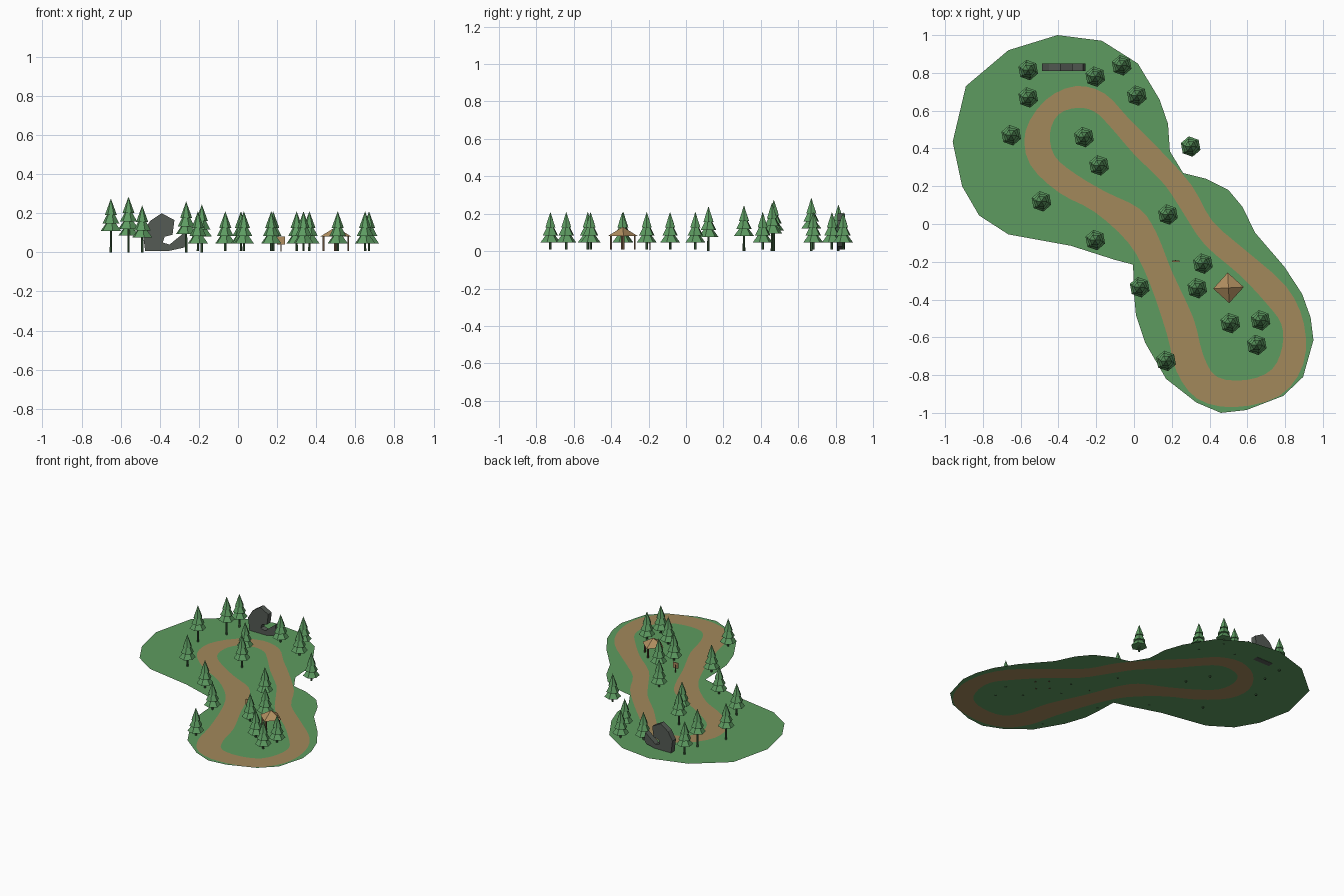
import bpy, bmesh, math
from mathutils import Vector, Matrix
from mathutils.geometry import delaunay_2d_cdt

if "Cube" in bpy.data.objects:
    bpy.data.objects.remove(bpy.data.objects["Cube"])


def material(name, rgb):
    m = bpy.data.materials.new(name)
    m.diffuse_color = (*rgb, 1)
    m.use_nodes = True
    m.node_tree.nodes["Principled BSDF"].inputs["Base Color"].default_value = m.diffuse_color
    return m


GRASS = material("grass green", (0.11, 0.33, 0.115))
DIRT = material("dirt track", (0.36, 0.25, 0.105))
NEEDLE = material("pine green", (0.11, 0.33, 0.12))
BARK = material("dark bark", (0.05, 0.12, 0.05))
STONE = material("grey stone", (0.09, 0.105, 0.09))
WOOD = material("light wood", (0.45, 0.28, 0.12))
POST = material("dark wood", (0.12, 0.075, 0.04))


def finish(name, bm, *mats):
    me = bpy.data.meshes.new(name)
    bm.to_mesh(me)
    bm.free()
    ob = bpy.data.objects.new(name, me)
    bpy.context.collection.objects.link(ob)
    for m in mats:
        me.materials.append(m)
    return ob


def cone(bm, x, y, z0, z1, r0, r1, n, turn=0.0, mat=0):
    old = set(bm.faces)
    bmesh.ops.create_cone(bm, cap_ends=True, segments=n, radius1=r0, radius2=r1, depth=z1 - z0,
                          matrix=Matrix.Translation((x, y, (z0 + z1) / 2)) @ Matrix.Rotation(turn, 4, 'Z'))
    for f in set(bm.faces) - old:
        f.material_index = mat


def box(bm, c, s, mat=0):
    old = set(bm.faces)
    bmesh.ops.create_cube(bm, size=1, matrix=Matrix.Translation(c) @ Matrix.Diagonal((*s, 1)))
    for f in set(bm.faces) - old:
        f.material_index = mat


def smooth_loop(pts, steps=3):
    """Closed Catmull-Rom curve through the points."""
    p = [Vector(q) for q in pts]
    out, n = [], len(p)
    for i in range(n):
        a, b, c, d = (p[(i + k) % n] for k in (-1, 0, 1, 2))
        for s in range(steps):
            t = s / steps
            out.append(0.5 * (2 * b + (c - a) * t + (2 * a - 5 * b + 4 * c - d) * t * t
                              + (3 * b - a - 3 * c + d) * t ** 3))
    return out


def inside(p, loop):
    hit = False
    for a, b in zip(loop, loop[1:] + loop[:1]):
        if (a.y > p.y) != (b.y > p.y) and p.x < a.x + (p.y - a.y) * (b.x - a.x) / (b.y - a.y):
            hit = not hit
    return hit


# Ground sheet: outline with the track loop cut into it
GROUND_Z = 0.01
outline = [Vector(p) for p in [
    (-.405, 1), (-.17, .97), (.02, .85), (.135, .66), (.18, .53), (.19, .385), (.26, .27), (.38, .24),
    (.5, .18), (.575, .09), (.64, -.045), (.795, -.225), (.89, -.37), (.935, -.495), (.95, -.615),
    (.895, -.81), (.79, -.91), (.595, -.985), (.46, -1), (.33, -.945), (.17, -.82), (.06, -.63),
    (.01, -.48), (0, -.37), (-.005, -.215), (-.1, -.19), (-.335, -.115), (-.665, -.055), (-.82, .045),
    (-.91, .2), (-.96, .435), (-.89, .73), (-.665, .92)]]
track_outer = smooth_loop([
    (-.31, .73), (-.47, .655), (-.575, .49), (-.55, .315), (-.395, .165), (-.21, .065), (-.025, -.105),
    (.08, -.305), (.175, -.585), (.225, -.78), (.335, -.925), (.53, -.97), (.77, -.91), (.895, -.745),
    (.9, -.53), (.805, -.33), (.585, -.135), (.415, .015), (.305, .205), (.135, .395), (-.025, .555),
    (-.155, .69)])
track_inner = smooth_loop([
    (-.3, .615), (-.4, .58), (-.445, .48), (-.42, .36), (-.31, .265), (-.15, .17), (.03, .08),
    (.12, -.05), (.2, -.25), (.315, -.5), (.365, -.69), (.44, -.81), (.6, -.825), (.73, -.77),
    (.785, -.65), (.78, -.53), (.705, -.425), (.56, -.27), (.375, -.11), (.26, .06), (.16, .21),
    (0, .37), (-.13, .52), (-.21, .595)])
verts, edges = [], []
for loop in (outline, track_outer, track_inner):
    k, n = len(verts), len(loop)
    verts += loop
    edges += [(k + i, k + (i + 1) % n) for i in range(n)]
cv, _, cf, *_ = delaunay_2d_cdt(verts, edges, [], 0, 1e-5)
bm = bmesh.new()
bv = [bm.verts.new((v.x, v.y, GROUND_Z)) for v in cv]
for tri in cf:
    c = sum((cv[i] for i in tri), Vector((0, 0))) / len(tri)
    if inside(c, outline):
        f = bm.faces.new([bv[i] for i in tri])
        f.material_index = int(inside(c, track_outer) and not inside(c, track_inner))
        f.normal_update()
        if f.normal.z < 0:
            f.normal_flip()
finish("ground", bm, GRASS, DIRT)

# Pine trees: three stacked cones on a thin trunk; last value lifts the crown
TREES = [(-.56, .815, .04), (-.56, .67, .075), (-.65, .47, .065), (-.205, .78, 0), (-.065, .84, 0),
         (.015, .68, 0), (-.265, .46, .05), (-.185, .31, .035), (-.49, .12, .03), (.3, .41, 0),
         (.18, .05, 0), (-.205, -.085, 0), (.03, -.335, 0), (.335, -.34, 0), (.365, -.21, 0),
         (.17, -.725, 0), (.51, -.525, 0), (.67, -.51, 0), (.65, -.64, 0)]
for x, y, up in TREES:
    bm = bmesh.new()
    cone(bm, x, y, 0.0 if up else 0.008, 0.06 + up, 0.007, 0.006, 6, mat=1)
    for z0, z1, r in ((.045, .12, .055), (.083, .165, .044), (.125, .21, .031)):
        cone(bm, x, y, z0 + up, z1 + up, r, 0, 6, turn=z0 * 4)
    finish("pine_tree", bm, NEEDLE, BARK)

# Jagged standing rock: extruded profile with a bite on the right
profile = [(-.475, .008), (-.35, .008), (-.275, .025), (-.258, .05), (-.27, .105), (-.35, .04),
           (-.385, .05), (-.375, .08), (-.335, .09), (-.325, .165), (-.39, .2), (-.45, .16), (-.487, .1)]
bm = bmesh.new()
face = bm.faces.new([bm.verts.new((x, .81, z)) for x, z in profile])
ext = bmesh.ops.extrude_face_region(bm, geom=[face])
bmesh.ops.translate(bm, vec=(0, .04, 0), verts=[v for v in ext["geom"] if isinstance(v, bmesh.types.BMVert)])
if not any(f == face for f in bm.faces):
    bm.faces.new([v for v in bm.verts if v.co.y < .82])
bmesh.ops.recalc_face_normals(bm, faces=bm.faces)
finish("rock", bm, STONE)

# Shelter: pyramid roof on four posts
sx, sy = .5, -.338
bm = bmesh.new()
cone(bm, sx, sy, .08, .13, .081, 0, 4, turn=.05)
finish("shelter_roof", bm, WOOD)
bm = bmesh.new()
for i in range(4):
    a = .05 + i * math.pi / 2
    box(bm, (sx + .064 * math.cos(a), sy + .064 * math.sin(a), .046), (.01, .01, .076))
finish("shelter_posts", bm, POST)

# Small notice board
bm = bmesh.new()
box(bm, (.22, -.197, .06), (.04, .006, .04))
box(bm, (.22, -.193, .035), (.006, .004, .06), mat=1)
finish("notice_board", bm, WOOD, POST)
